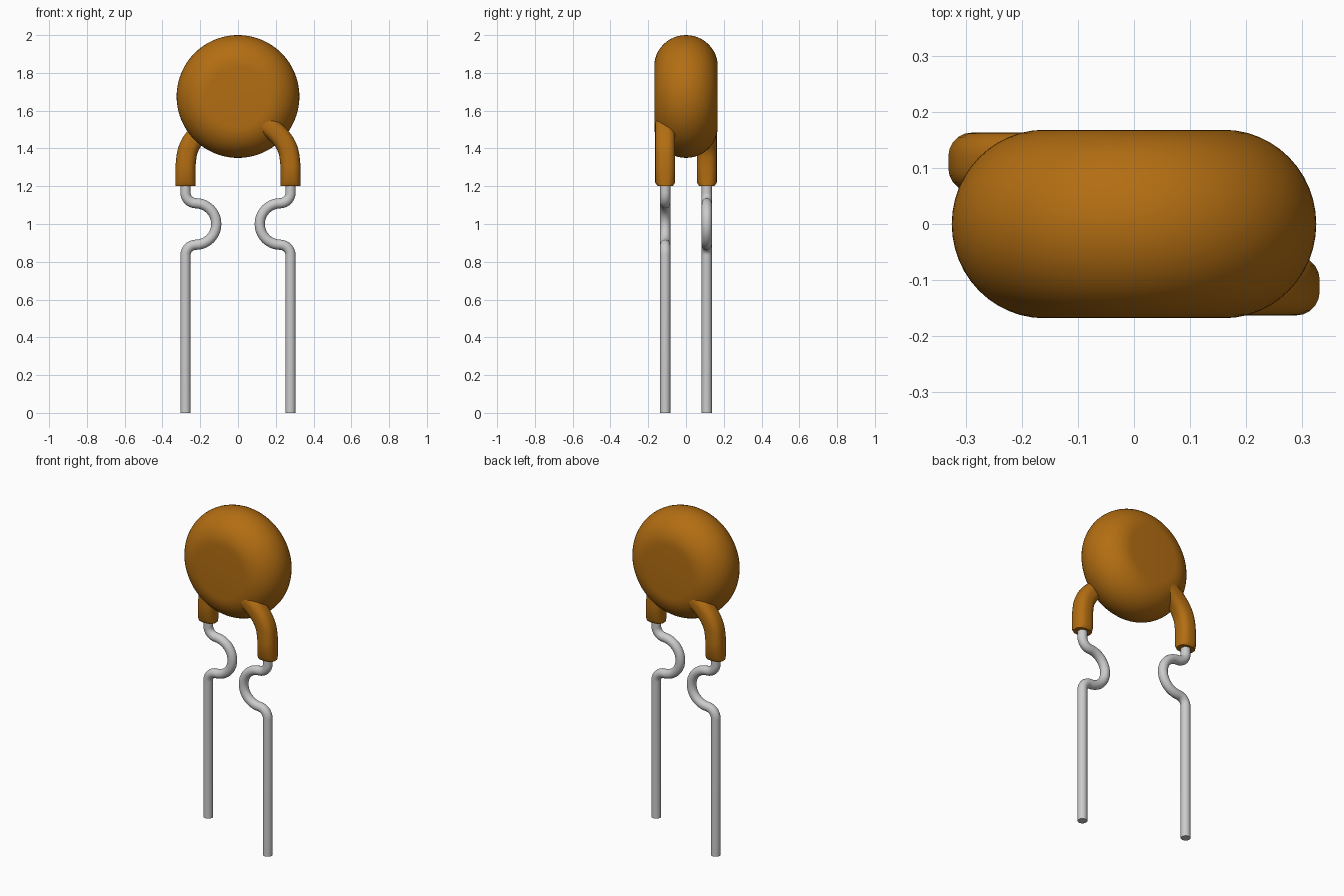
import bpy, bmesh, math
from mathutils import Vector

cube = bpy.data.objects.get("Cube")
if cube:
    bpy.data.objects.remove(cube, do_unlink=True)


def material(name, rgb, metallic=0.0):
    m = bpy.data.materials.new(name)
    m.use_nodes = True
    m.diffuse_color = (*rgb, 1)
    b = m.node_tree.nodes["Principled BSDF"]
    b.inputs["Base Color"].default_value = (*rgb, 1)
    return m


COATING = material("amber coating", (0.45, 0.155, 0.006))
METAL = material("tinned wire", (0.60, 0.60, 0.60))


def build(name, rings, mat, closed=True):
    """Skin a list of closed rings and cap both ends."""
    bm = bmesh.new()
    loops = [[bm.verts.new(p) for p in ring] for ring in rings]
    n = len(loops[0])
    for a, b in zip(loops, loops[1:]):
        for i in range(n):
            j = (i + 1) % n
            bm.faces.new((a[i], a[j], b[j], b[i]))
    bm.faces.new(loops[0])
    bm.faces.new(loops[-1])
    bmesh.ops.recalc_face_normals(bm, faces=bm.faces)
    me = bpy.data.meshes.new(name)
    bm.to_mesh(me)
    bm.free()
    me.materials.append(mat)
    ob = bpy.data.objects.new(name, me)
    bpy.context.collection.objects.link(ob)
    bpy.ops.object.select_all(action='DESELECT')
    ob.select_set(True)
    bpy.context.view_layer.objects.active = ob
    bpy.ops.object.shade_smooth_by_angle(angle=math.radians(35))
    return ob


def sweep(path, section, y, squash=None):
    """Rings of a section (in-plane offset, y offset) carried along an x-z path."""
    rings = []
    for i, (x, z) in enumerate(path):
        a = Vector(path[max(i - 1, 0)])
        b = Vector(path[min(i + 1, len(path) - 1)])
        t = (b - a).normalized()
        k = squash if squash and i == 0 else 1.0
        rings.append([(x + u * t.y, y + v * k, z - u * t.x) for u, v in section])
    return rings


def arc(cx, cz, r, a0, a1, n):
    return [(cx + r * math.cos(math.radians(a0 + (a1 - a0) * i / n)),
             cz + r * math.sin(math.radians(a0 + (a1 - a0) * i / n)))
            for i in range(n + 1)]


def rounded_square(half, r, n=5):
    c = half - r
    pts = []
    for k, (sx, sy) in enumerate(((1, 1), (-1, 1), (-1, -1), (1, -1))):
        pts += arc(sx * c, sy * c, r, 90 * k, 90 * k + 90, n)
    return pts


def smooth_path(pts, steps=4):
    """Catmull-Rom interpolation through the points."""
    p = [Vector(q) for q in pts]
    p = [2 * p[0] - p[1]] + p + [2 * p[-1] - p[-2]]
    out = []
    for a, b, c, d in zip(p, p[1:], p[2:], p[3:]):
        for i in range(steps):
            t = i / steps
            q = 0.5 * (2 * b + (c - a) * t + (2 * a - 5 * b + 4 * c - d) * t * t
                       + (3 * b - a - 3 * c + d) * t ** 3)
            out.append((q.x, q.y))
    return out + [tuple(p[-2])]


# Disc body: flat faces with a fully rounded rim, turned about the y axis
SEG = 96
body_rings = []
for ox, oy in arc(0, 0, 1, -90, 90, 24):
    r, y = 0.16 + 0.165 * ox, 0.168 * oy
    body_rings.append([(r * math.cos(2 * math.pi * i / SEG), y,
                        1.675 + r * math.sin(2 * math.pi * i / SEG))
                       for i in range(SEG)])
build("disc_body", body_rings, COATING)

# Coated sleeve: rises from the lead and bends into the disc
sleeve_path = [(0.278, 1.2), (0.278, 1.22)] + smooth_path(
    [(0.278, 1.31), (0.267, 1.385), (0.237, 1.445), (0.19, 1.495),
     (0.14, 1.53), (0.09, 1.56)])
sleeve_section = rounded_square(0.053, 0.042)

# Wire lead: straight leg with an inward kink
wire_path = ([(0.278, 0.0)]
             + arc(0.223, 0.835, 0.055, 0, 90, 8)
             + arc(0.225, 1.0, 0.11, 270, 90, 20)
             + arc(0.223, 1.165, 0.055, -90, 0, 8)
             + [(0.278, 1.24)])
wire_section = arc(0, 0, 0.027, 0, 345, 23)

# Second lead and sleeve are the first turned half way about z
for side, turn in (("left", 1), ("right", -1)):
    for part, path, section, squash, mat in (
            ("sleeve", sleeve_path, sleeve_section, 0.75, COATING),
            ("wire_lead", wire_path, wire_section, None, METAL)):
        rings = [[(turn * x, turn * y, z) for x, y, z in ring]
                 for ring in sweep(path, section, -0.11, squash)]
        build(f"{side}_{part}", rings, mat)
